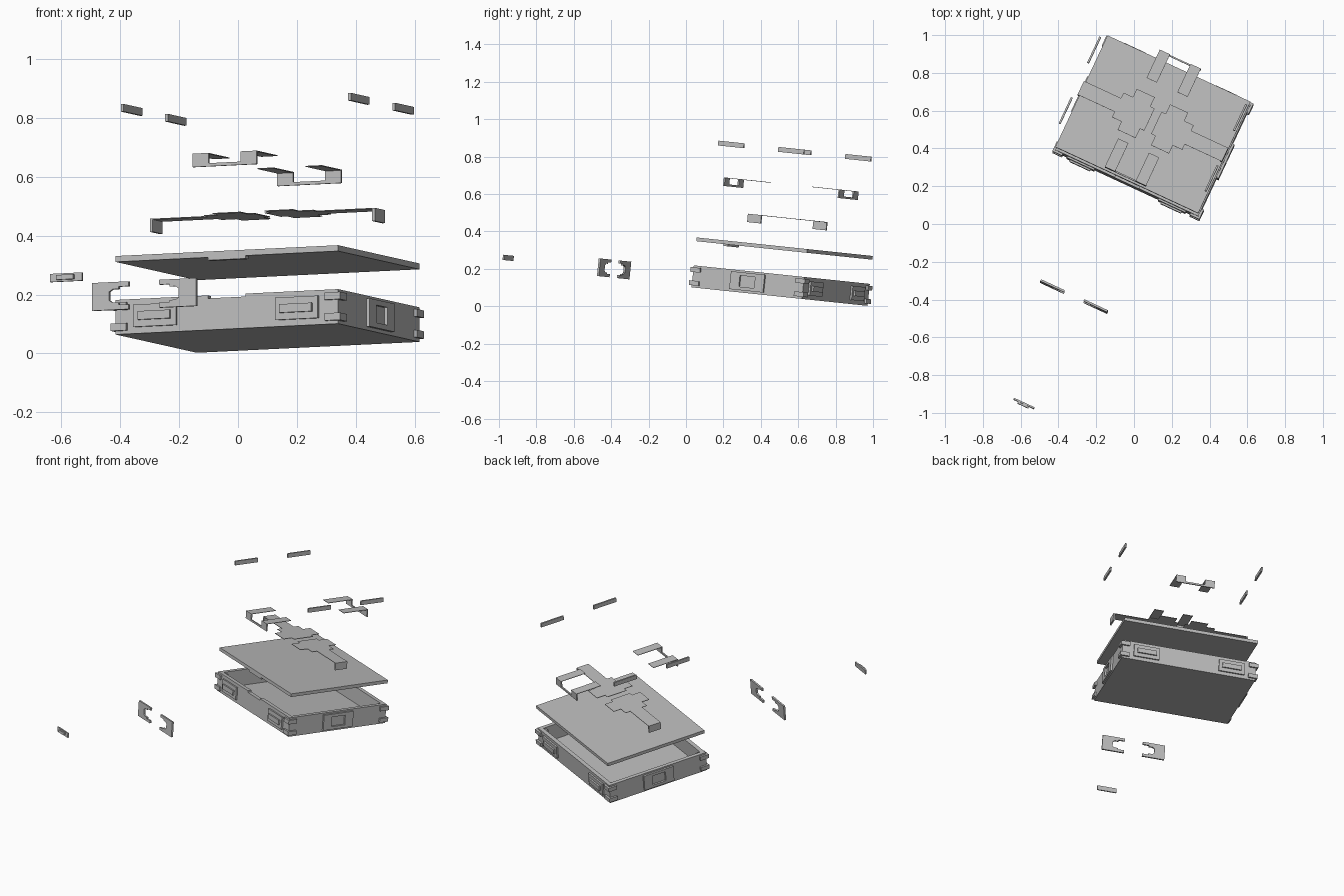
import bpy, bmesh, math
from mathutils import Matrix, Vector

cube = bpy.data.objects.get("Cube")
if cube:
    bpy.data.objects.remove(cube, do_unlink=True)

grey = bpy.data.materials.new("plain grey")
grey.use_nodes = True
GREY = (0.5, 0.5, 0.5, 1)
grey.diffuse_color = GREY
grey.node_tree.nodes["Principled BSDF"].inputs["Base Color"].default_value = GREY

# Whole assembly is turned and tipped slightly forward
POSE = (Matrix.Translation((0.10, 0.50, 0.052))
        @ Matrix.Rotation(math.radians(-6), 4, 'X')
        @ Matrix.Rotation(math.radians(-25), 4, 'Z'))
L, W, H = 0.835, 0.655, 0.118      # case length, width, height
HL, HW = L / 2, W / 2


def finish(name, bm):
    bmesh.ops.recalc_face_normals(bm, faces=bm.faces)
    me = bpy.data.meshes.new(name)
    bm.to_mesh(me)
    bm.free()
    me.materials.append(grey)
    ob = bpy.data.objects.new(name, me)
    ob.matrix_world = POSE
    bpy.context.collection.objects.link(ob)
    return ob


def add_prism(bm, pts, lo, hi, axis):
    """Extrude a 2D outline between lo and hi along axis x, y or z."""
    def place(a, b, d):
        return {'x': (d, a, b), 'y': (a, d, b), 'z': (a, b, d)}[axis]
    vs = [bm.verts.new(place(a, b, lo)) for a, b in pts]
    f = bm.faces.new(vs)
    ext = bmesh.ops.extrude_face_region(bm, geom=[f])
    shift = Vector(place(0, 0, hi - lo))
    for v in ext["geom"]:
        if isinstance(v, bmesh.types.BMVert):
            v.co += shift


def add_box(bm, x0, x1, y0, y1, z0, z1):
    add_prism(bm, [(x0, y0), (x1, y0), (x1, y1), (x0, y1)], z0, z1, 'z')


def box(name, *ext):
    bm = bmesh.new()
    add_box(bm, *ext)
    return finish(name, bm)


def prism(name, pts, lo, hi, axis):
    bm = bmesh.new()
    add_prism(bm, pts, lo, hi, axis)
    return finish(name, bm)


def span(a, b):
    return (min(a, b), max(a, b))


# Open case: floor and four walls, the front one with a shallow notch
T = 0.025
box("case_floor", -HL, HL, -HW, HW, 0, 0.02)
prism("front_wall", [(-HL, 0.02), (HL, 0.02), (HL, H), (0.07, H), (0.07, H - 0.01),
                     (-0.07, H - 0.01), (-0.07, H), (-HL, H)], -HW, -HW + T, 'y')
box("back_wall", -HL, HL, HW - T, HW, 0.02, H)
for s, side in ((-1, "right"), (1, "left")):
    x0, x1 = span(s * HL, s * (HL - T))
    box(side + "_wall", x0, x1, -HW + T, HW - T, 0.02, H)

# Paired corner blocks
for sx in (-1, 1):
    for sy in (-1, 1):
        for w in (0.024, 0.095):
            box("corner_block", *span(sx * (HL - 0.045), sx * (HL + 0.012)),
                *span(sy * (HW - 0.045), sy * (HW + 0.012)), w - 0.0125, w + 0.0125)

# Two raised panels on the front and back, each with a bar
for sy in (-1, 1):
    for u in (-0.266, 0.266):
        box("latch_panel", u - 0.08, u + 0.08, *span(sy * HW, sy * (HW + 0.01)), 0.022, 0.098)
        box("latch_bar", u - 0.06, u + 0.06, *span(sy * (HW + 0.01), sy * (HW + 0.02)), 0.045, 0.074)

# Framed windows on the short sides
for sx in (-1, 1):
    bm = bmesh.new()
    for m in (-1, 1):
        c_shape = [(0, 0.012), (0.1, 0.012), (0.1, 0.108), (0, 0.108),
                   (0, 0.09), (0.045, 0.09), (0.045, 0.03), (0, 0.03)]
        add_prism(bm, [(m * a, b) for a, b in c_shape], *span(sx * HL, sx * (HL + 0.012)), 'x')
    finish("side_window_frame", bm)

# Lid with a locating tab under its front edge
box("lid", -HL, HL, -HW, HW, 0.248, 0.268)
box("lid_tab", -0.07, 0.07, -HW, -HW + T, 0.238, 0.248)

# Stepped straps with hooked ends
P = 0.003
strap = [(HL, 0.04), (0.205, 0.04), (0.205, 0.072), (0.15, 0.072), (0.15, 0.12),
         (0.045, 0.12), (0.045, 0.065), (0.02, 0.065)]
strap += [(a, -b) for a, b in reversed(strap)]
for s in (-1, 1):
    bm = bmesh.new()
    add_prism(bm, [(s * a, b) for a, b in strap], 0.423 - P, 0.423, 'z')
    add_box(bm, *span(s * (HL - 0.006), s * (HL + 0.004)), -0.04, 0.04, 0.378, 0.423)
    finish("hooked_strap", bm)

# Two-legged brackets with a notched skirt
skirt = [(-0.12, 0.557), (0.12, 0.557), (0.12, 0.603), (0.06, 0.603), (0.06, 0.568),
         (-0.06, 0.568), (-0.06, 0.603), (-0.12, 0.603)]
for s in (-1, 1):
    bm = bmesh.new()
    add_prism(bm, skirt, *span(s * 0.336, s * 0.344), 'y')
    for m in (-1, 1):
        add_box(bm, *span(m * 0.06, m * 0.12), *span(s * 0.178, s * 0.336), 0.603 - P, 0.603)
    finish("skirted_bracket", bm)

# Four thin edge strips above everything
for sx in (-1, 1):
    for sy in (-1, 1):
        box("edge_strip", sx * 0.426 - 0.005, sx * 0.426 + 0.005,
            sy * 0.178 - 0.076, sy * 0.178 + 0.076, 0.769, 0.795)

# Facing clasp plates and the slide in front of them
clasp = [(0.057, 0.0075), (0.195, 0.0075), (0.195, 0.1025), (0.057, 0.1025),
         (0.057, 0.086), (0.095, 0.086), (0.095, 0.078), (0.118, 0.078), (0.13, 0.07),
         (0.13, 0.04), (0.118, 0.032), (0.095, 0.032), (0.095, 0.024), (0.057, 0.024)]
for s in (-1, 1):
    prism("clasp_plate", [(s * a, b) for a, b in clasp], -0.993, -0.982, 'y')
box("slide_plate", -0.06, 0.06, -1.62, -1.611, 0.04, 0.068)
box("slide_grip", -0.032, 0.032, -1.63, -1.62, 0.046, 0.062)
